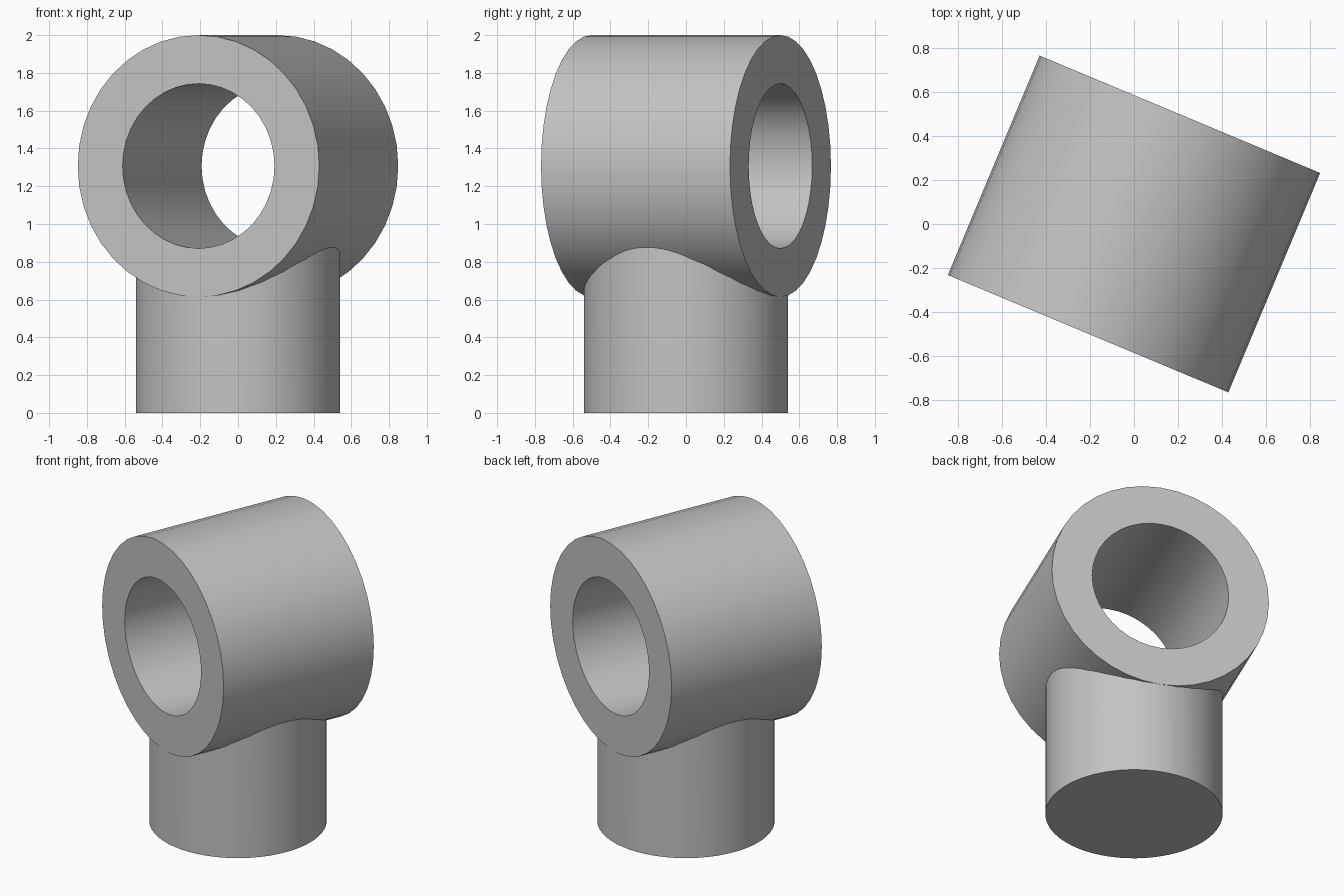
import bpy, bmesh, math
from mathutils import Matrix, Vector

if "Cube" in bpy.data.objects:
    bpy.data.objects.remove(bpy.data.objects["Cube"], do_unlink=True)

OUTER, BORE, HALF_LENGTH = 0.693, 0.436, 0.542
AXIS_Z = 1.307
POST_RADIUS = 0.541
TURN = math.radians(-22.7)

grey = bpy.data.materials.new("plain_grey")
grey.use_nodes = True
colour = (0.55, 0.55, 0.55, 1)
grey.diffuse_color = colour
grey.node_tree.nodes["Principled BSDF"].inputs["Base Color"].default_value = colour


def finish(name, bm):
    bmesh.ops.recalc_face_normals(bm, faces=bm.faces)
    mesh = bpy.data.meshes.new(name)
    bm.to_mesh(mesh)
    bm.free()
    mesh.materials.append(grey)
    obj = bpy.data.objects.new(name, mesh)
    bpy.context.collection.objects.link(obj)
    bpy.ops.object.select_all(action="DESELECT")
    obj.select_set(True)
    bpy.context.view_layer.objects.active = obj
    bpy.ops.object.shade_smooth_by_angle(angle=math.radians(35))
    return obj


def circle(bm, radius, count, place):
    angles = (math.tau * i / count for i in range(count))
    return [bm.verts.new(place(radius * math.sin(a), radius * math.cos(a))) for a in angles]


def bridge(bm, first, second):
    for i in range(len(first)):
        j = (i + 1) % len(first)
        bm.faces.new((first[i], first[j], second[j], second[i]))


# Horizontal sleeve with a through bore
bm = bmesh.new()
loops = [circle(bm, radius, 40, lambda u, w, y=y: Vector((u, y, w)))
         for radius, y in ((OUTER, -HALF_LENGTH), (OUTER, HALF_LENGTH),
                           (BORE, HALF_LENGTH), (BORE, -HALF_LENGTH))]
for i, loop in enumerate(loops):
    bridge(bm, loop, loops[(i + 1) % len(loops)])
sleeve = finish("sleeve", bm)
sleeve.matrix_world = Matrix.Translation((0, 0, AXIS_Z)) @ Matrix.Rotation(TURN, 4, "Z")


# Upright post, its top shaped to the underside of the sleeve
def saddle(u, v):
    return Vector((u, v, AXIS_Z + 0.006 - math.sqrt(OUTER ** 2 - u ** 2)))


bm = bmesh.new()
bottom = circle(bm, POST_RADIUS, 80, lambda u, v: Vector((u, v, 0)))
top = circle(bm, POST_RADIUS, 80, saddle)
bridge(bm, bottom, top)
bm.faces.new(bottom)
post = finish("post", bm)
# recalculated normals must point outward on the open-topped post
base = min(post.data.polygons, key=lambda p: p.center.z)
if base.normal.z > 0:
    post.data.flip_normals()
post.rotation_euler.z = TURN
